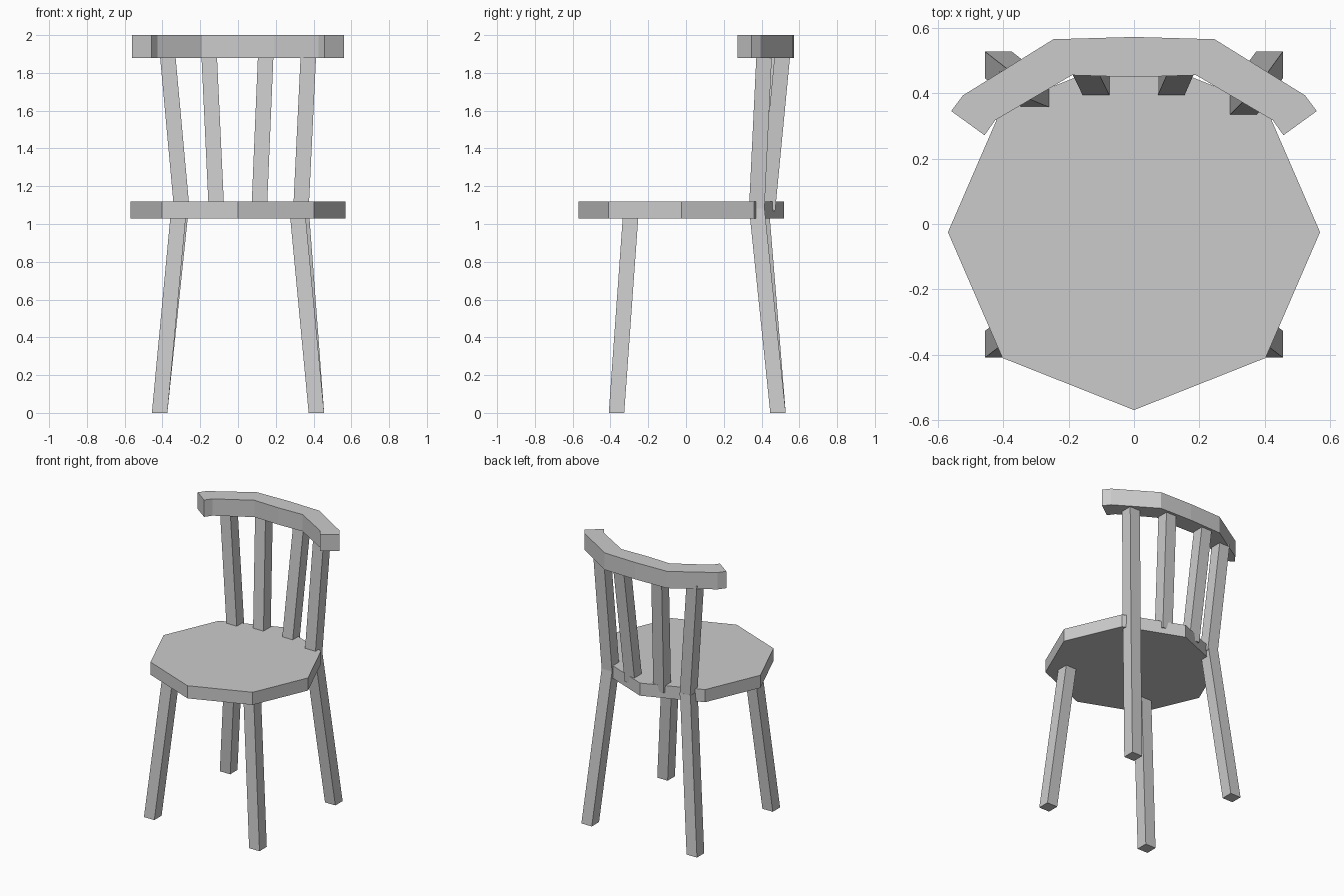
import bpy, bmesh, math

if "Cube" in bpy.data.objects:
    bpy.data.objects.remove(bpy.data.objects["Cube"])

W = 0.082  # width of the square bars


def make_object(name, bm):
    bmesh.ops.recalc_face_normals(bm, faces=bm.faces[:])
    mesh = bpy.data.meshes.new(name)
    bm.to_mesh(mesh)
    bm.free()
    obj = bpy.data.objects.new(name, mesh)
    bpy.context.collection.objects.link(obj)
    return obj


def prism(name, outline, z0, z1):
    """Extrude a flat outline upward from z0 to z1."""
    bm = bmesh.new()
    face = bm.faces.new([bm.verts.new((x, y, z0)) for x, y in outline])
    ext = bmesh.ops.extrude_face_region(bm, geom=[face])
    top = [v for v in ext["geom"] if isinstance(v, bmesh.types.BMVert)]
    bmesh.ops.translate(bm, verts=top, vec=(0, 0, z1 - z0))
    return make_object(name, bm)


def bar(name, low, high):
    """Leaning square bar with level ends, between two centre points."""
    bm = bmesh.new()
    bmesh.ops.create_cube(bm, size=1)
    for v in bm.verts:
        end = high if v.co.z > 0 else low
        v.co = (end[0] + math.copysign(W / 2, v.co.x),
                end[1] + math.copysign(W / 2, v.co.y), end[2])
    return make_object(name, bm)


# Eight-sided seat
seat = [(0.57 * math.cos(i * math.pi / 4), -0.025 + 0.545 * math.sin(i * math.pi / 4))
        for i in range(8)]
prism("seat", seat, 1.03, 1.12)

# Curved top rail, right half mirrored to the left
outer = [(0.247, 0.566), (0.524, 0.394), (0.56, 0.346)]
inner = [(0.458, 0.272), (0.425, 0.318), (0.19, 0.456)]
half = [(0, 0.573)] + outer + inner + [(0, 0.45)]
mirrored = [(-x, y) for x, y in reversed(half[1:-1])]
prism("top_rail", half + mirrored, 1.88, 2.0)

# Front legs
for side, s in (("left", -1), ("right", 1)):
    bar("front_leg_" + side, (s * 0.415, -0.368, 0), (s * 0.315, -0.292, 1.06))

# Back legs, meeting the outer slats inside the seat
bar("back_leg_left", (-0.415, 0.487, 0), (-0.301, 0.398, 1.09))
bar("back_leg_right", (0.415, 0.487, 0), (0.333, 0.374, 1.09))

# Back slats, fanning outward from the seat to the rail
slats = {
    "outer_slat_left": ((-0.297, 0.397, 1.07), (-0.373, 0.428, 1.9)),
    "inner_slat_left": ((-0.114, 0.431, 1.07), (-0.153, 0.511, 1.9)),
    "inner_slat_right": ((0.112, 0.431, 1.07), (0.147, 0.511, 1.9)),
    "outer_slat_right": ((0.333, 0.374, 1.07), (0.373, 0.414, 1.9)),
}
for name, (low, high) in slats.items():
    bar(name, low, high)
